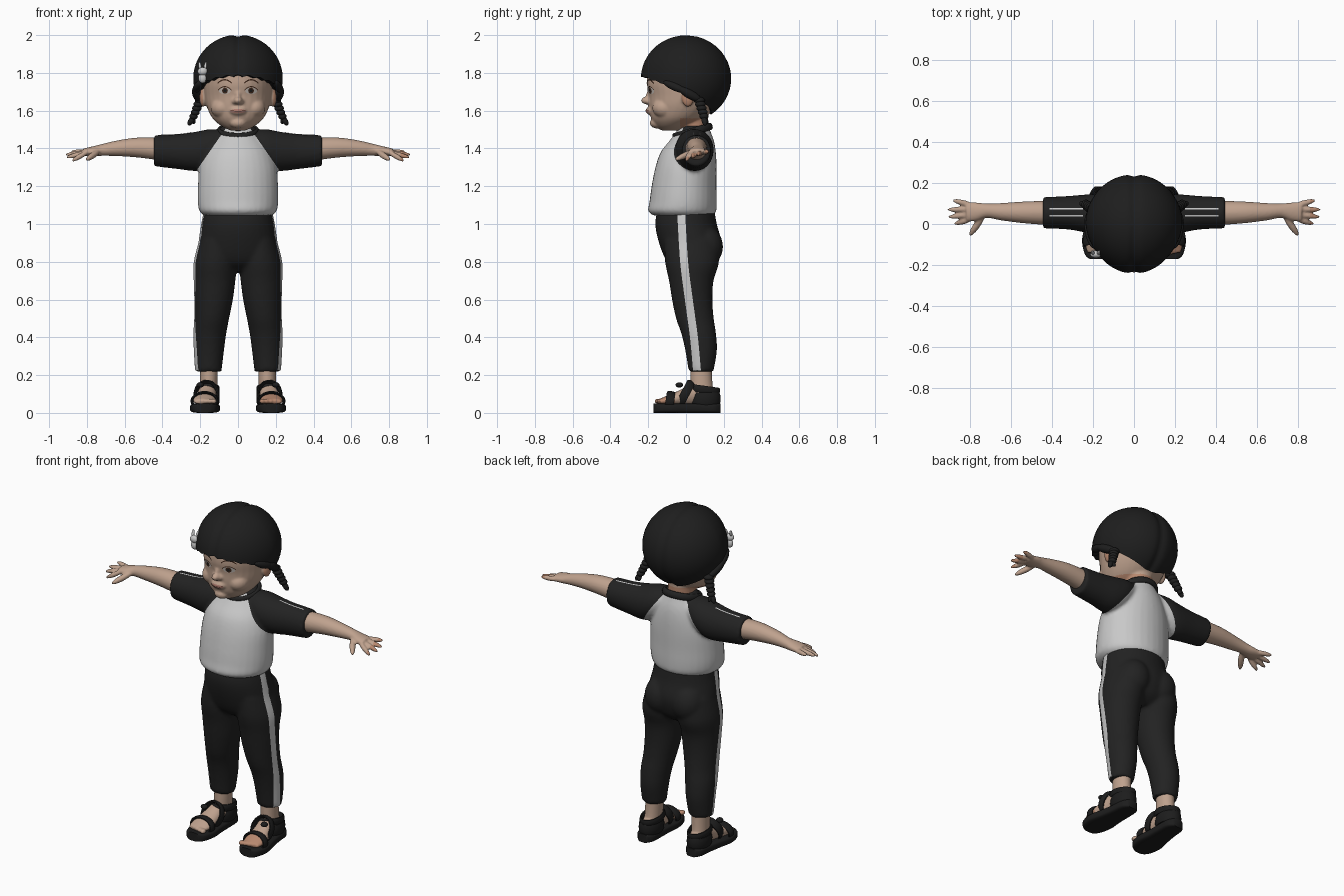
import bpy, bmesh, math
from mathutils import Vector, Matrix
from mathutils.bvhtree import BVHTree

cube = bpy.data.objects.get("Cube")
if cube:
    bpy.data.objects.remove(cube, do_unlink=True)


def material(name, *rgb):
    m = bpy.data.materials.new(name)
    m.use_nodes = True
    m.diffuse_color = (*rgb, 1)
    bsdf = m.node_tree.nodes["Principled BSDF"]
    bsdf.inputs["Base Color"].default_value = (*rgb, 1)
    bsdf.inputs["Roughness"].default_value = 0.8
    return m


BLACK = material("black fabric", .016, .016, .016)
HAIR = material("black hair", .013, .013, .013)
SANDAL = material("black rubber", .012, .012, .012)
WHITE = material("white fabric", .58, .58, .58)
SKIN = material("skin", .52, .36, .27)
WARM = material("warm skin", .48, .25, .16)
EYE = material("eye white", .55, .5, .46)
IRIS = material("dark brown", .05, .022, .012)
LIP = material("lip", .42, .2, .16)


def skin_grid(bm, rows, wrap=False):
    """Join closed rings of points; cap both ends, or wrap round."""
    rings = [[bm.verts.new(p) for p in row] for row in rows]
    n = len(rings[0])
    pairs = list(zip(rings, rings[1:]))
    if wrap:
        pairs.append((rings[-1], rings[0]))
    for a, b in pairs:
        for i in range(n):
            j = (i + 1) % n
            bm.faces.new((a[i], a[j], b[j], b[i]))
    if not wrap:
        bm.faces.new(rings[0])
        bm.faces.new(rings[-1])


def smooth_rows(rows, steps=4):
    out = []
    for i in range(len(rows) - 1):
        p0, p1, p2, p3 = (rows[max(0, min(len(rows) - 1, i + k))] for k in (-1, 0, 1, 2))
        for s in range(steps):
            t = s / steps
            out.append([b + t / 2 * (c - a + t * (2*a - 5*b + 4*c - d + t * (3*b - a - 3*c + d)))
                        for a, b, c, d in zip(p0, p1, p2, p3)])
    return out + [rows[-1]]


def loft(bm, axis, rows, power=1, n=32):
    """Rows are position on axis, two centre values, two radii."""
    rings = []
    for pos, c1, c2, r1, r2 in smooth_rows(rows):
        ring = []
        for i in range(n):
            a = math.tau * i / n
            u, v = math.cos(a), math.sin(a)
            p = [c1 + r1 * math.copysign(abs(u) ** power, u),
                 c2 + r2 * math.copysign(abs(v) ** power, v)]
            p.insert("xyz".index(axis), pos)
            ring.append(p)
        rings.append(ring)
    skin_grid(bm, rings)


def ball(bm, loc, size, rot=Matrix()):
    m = Matrix.Translation(loc) @ rot @ Matrix.Diagonal((*size, 1))
    bmesh.ops.create_uvsphere(bm, u_segments=20, v_segments=12, radius=1, matrix=m)


def bean(bm, p, q, r):
    p, q = Vector(p), Vector(q)
    rot = (q - p).to_track_quat('Z', 'Y').to_matrix().to_4x4()
    ball(bm, (p + q) / 2, (r, r, (q - p).length / 2 + r), rot)


def band(bm, loc, rx, ry, half, thick, tilt=0):
    m = Matrix.Translation(loc) @ Matrix.Rotation(math.radians(tilt), 4, 'X')
    rows = []
    for i in range(40):
        a = math.tau * i / 40
        rows.append([m @ Vector(((rx + thick * math.cos(b)) * math.cos(a),
                                 (ry + thick * math.cos(b)) * math.sin(a), half * math.sin(b)))
                     for b in (math.tau * j / 10 for j in range(10))])
    skin_grid(bm, rows, wrap=True)


def mirror_bm(bm):
    new = bmesh.ops.duplicate(bm, geom=bm.verts[:] + bm.edges[:] + bm.faces[:])["geom"]
    bmesh.ops.scale(bm, vec=(-1, 1, 1), verts=[g for g in new if isinstance(g, bmesh.types.BMVert)])


def add_object(name, mesh, mats):
    mesh.materials.clear()
    for m in mats:
        mesh.materials.append(m)
    ob = bpy.data.objects.new(name, mesh)
    bpy.context.collection.objects.link(ob)
    return ob


def finish(name, bm, mats, voxel=0, rule=None, seams=(), mirror=False):
    """Turn a bmesh into an object, optionally fused, coloured by rule and mirrored."""
    bmesh.ops.recalc_face_normals(bm, faces=bm.faces[:])
    mesh = bpy.data.meshes.new(name)
    bm.to_mesh(mesh)
    bm.free()
    ob = add_object(name, mesh, mats)
    if voxel:
        rm = ob.modifiers.new("fuse", 'REMESH')
        rm.mode, rm.voxel_size = 'VOXEL', voxel
        sm = ob.modifiers.new("soften", 'SMOOTH')
        sm.factor, sm.iterations = .5, 4
        dg = bpy.context.evaluated_depsgraph_get()
        mesh = bpy.data.meshes.new_from_object(ob.evaluated_get(dg))
        ob.modifiers.clear()
        ob.data = mesh
        mesh.materials.clear()
        for m in mats:
            mesh.materials.append(m)
    if seams:
        cut = bmesh.new()
        cut.from_mesh(mesh)
        for co, no in seams:
            bmesh.ops.bisect_plane(cut, geom=cut.verts[:] + cut.edges[:] + cut.faces[:],
                                   plane_co=co, plane_no=no)
        cut.to_mesh(mesh)
        cut.free()
    for p in mesh.polygons:
        p.material_index = int(bool(rule and rule(p.center)))
    mesh.shade_smooth()
    mesh.set_sharp_from_angle(angle=math.radians(55))
    if mirror:
        ob.name = "left_" + name
        twin = mesh.copy()
        twin.transform(Matrix.Scale(-1, 4, (1, 0, 0)))
        twin.flip_normals()
        add_object("right_" + name, twin, mats)
    return ob


def patch(name, ob, grid, direction, mat, lift=.003):
    """Thin plate of points projected onto a surface along a direction."""
    d = Vector(direction)
    tree = BVHTree.FromPolygons([v.co for v in ob.data.vertices],
                                [p.vertices[:] for p in ob.data.polygons])
    bm = bmesh.new()
    rows = [[bm.verts.new((tree.ray_cast(Vector(p), d)[0] or Vector(p)) - d * lift) for p in row]
            for row in grid]
    for a, b in zip(rows, rows[1:]):
        for i in range(len(a) - 1):
            bm.faces.new((a[i], a[i + 1], b[i + 1], b[i]))
    bm.normal_update()
    for f in bm.faces:
        if f.normal.dot(d) > 0:
            f.normal_flip()
    mesh = bpy.data.meshes.new(name)
    bm.to_mesh(mesh)
    bm.free()
    mesh.shade_smooth()
    add_object(name, mesh, [mat])


# Trousers with side stripes
bm = bmesh.new()
loft(bm, "z", [(.92, .11, .025, .09, .14), (.8, .118, .032, .113, .143), (.7, .122, .028, .108, .118),
               (.6, .127, .033, .1, .107), (.5, .137, .047, .09, .1), (.42, .147, .067, .085, .092),
               (.33, .152, .08, .078, .084), (.22, .155, .08, .068, .066)])
ball(bm, (.09, .1, .88), (.095, .097, .11))
mirror_bm(bm)
loft(bm, "z", [(1.08, 0, 0, .175, .15), (1, 0, 0, .19, .163), (.9, 0, .022, .205, .165),
               (.8, 0, .03, .2, .13), (.75, 0, .035, .12, .07)])
trousers = finish("trousers", bm, [BLACK], voxel=.011)
path = smooth_rows([(1.05, -.025), (.8, -.01), (.6, .015), (.4, .042), (.225, .058)], 8)
for s, side in ((1, "left"), (-1, "right")):
    grid = [[(s, y + w, z) for w in (-.021, -.007, .007, .021)] for z, y in path]
    patch(side + "_trouser_stripe", trousers, grid, (-s, 0, 0), WHITE, .005)

# Raglan shirt: white body, black sleeves split along sloping seams
bm = bmesh.new()
loft(bm, "x", [(.07, .042, 1.44, .075, .06), (.15, .045, 1.405, .098, .097), (.22, .05, 1.385, .095, .104),
               (.32, .055, 1.383, .082, .092), (.445, .055, 1.388, .076, .082)])
mirror_bm(bm)
loft(bm, "z", [(1.045, 0, -.015, .18, .16), (1.07, 0, -.02, .205, .18), (1.12, 0, -.015, .213, .178),
               (1.2, 0, -.01, .212, .172), (1.3, 0, 0, .205, .162), (1.38, 0, .012, .18, .146),
               (1.44, 0, .03, .142, .118), (1.49, 0, .04, .105, .09), (1.52, 0, .045, .085, .075)])
shirt = finish("shirt", bm, [WHITE, BLACK], voxel=.01,
               rule=lambda c: (abs(c.x) - .09) * .18 + (c.z - 1.47) * .125 > 0,
               seams=[((s * .09, 0, 1.47), (s * .18, 0, .125)) for s in (1, -1)])
bm = bmesh.new()
band(bm, (0, .035, 1.49), .1, .098, .02, .012, 16)
finish("collar", bm, [BLACK])
for s, side in ((1, "left"), (-1, "right")):
    for y in (.04, .075):
        grid = [[(s * (.25 + .018 * i), y + w, 2) for w in (-.003, .003)] for i in range(10)]
        patch(side + "_sleeve_line", shirt, grid, (0, 0, -1), WHITE)

# Arms and hands
bm = bmesh.new()
loft(bm, "x", [(.38, .055, 1.39, .06, .062), (.45, .055, 1.4, .058, .058), (.55, .057, 1.405, .052, .051),
               (.65, .06, 1.4, .042, .04), (.72, .065, 1.392, .035, .031), (.77, .06, 1.385, .045, .026),
               (.82, .06, 1.38, .048, .019)])
for base_y, tip in ((.022, (.868, .003, 1.34)), (.047, (.896, .035, 1.355)),
                    (.073, (.9, .07, 1.368)), (.095, (.874, .113, 1.382))):
    bean(bm, (.8, base_y, 1.38), tip, .014)
bean(bm, (.74, .035, 1.383), (.795, -.045, 1.345), .017)
finish("arm", bm, [SKIN, WARM], voxel=.006, rule=lambda c: c.x > .86, mirror=True)

# Head with neck, ears, nose and cheeks
bm = bmesh.new()
ball(bm, (.085, -.112, 1.615), (.06, .067, .055))
ball(bm, (.185, .01, 1.67), (.02, .034, .05))
ball(bm, (.018, -.197, 1.648), (.015, .018, .013))
mirror_bm(bm)
loft(bm, "z", [(1.495, 0, -.08, .04, .05), (1.52, 0, -.07, .09, .09), (1.56, 0, -.045, .135, .14),
               (1.62, 0, -.018, .165, .177), (1.68, 0, 0, .178, .197), (1.75, 0, 0, .182, .207),
               (1.84, 0, 0, .175, .19), (1.92, 0, 0, .11, .12)])
loft(bm, "z", [(1.42, 0, .045, .08, .08), (1.52, 0, .04, .075, .078), (1.62, 0, .04, .08, .08)])
ball(bm, (0, -.205, 1.654), (.024, .034, .021))
bean(bm, (0, -.188, 1.71), (0, -.203, 1.67), .014)
ball(bm, (0, -.18, 1.6), (.048, .032, .026))
ball(bm, (0, -.152, 1.535), (.045, .04, .03))
head = finish("head", bm, [SKIN, WARM], voxel=.007,
              rule=lambda c: (c.y > -.03 and c.z < 1.56) or abs(c.x) > .187)


# Painted eyes, brows and lips
def disc(name, x, z, rx, rz, mat, lift):
    grid = [[(x + k * rx * math.cos(math.tau * i / 20), -1, z + k * rz * math.sin(math.tau * i / 20))
             for i in range(21)] for k in (.02, .35, .7, 1)]
    patch(name, head, grid, (0, 1, 0), mat, lift)


for s, side in ((1, "left"), (-1, "right")):
    disc(side + "_eye_white", s * .07, 1.705, .031, .017, EYE, .003)
    disc(side + "_iris", s * .069, 1.706, .015, .016, IRIS, .0045)
    disc(side + "_pupil", s * .069, 1.706, .008, .008, HAIR, .006)
    for part, rise, width, thick in (("lash", 1.707, .035, .005), ("brow", 1.742, .038, .007)):
        grid = [[(s * .07 + width * t, -1, rise + .018 * (1 - t * t) + w) for w in (0, thick)]
                for t in (i / 5 - 1 for i in range(11))]
        patch(side + "_" + part, head, grid, (0, 1, 0), IRIS, .005)
disc("lips", 0, 1.598, .042, .011, LIP, .003)
grid = [[(.04 * t, -1, 1.597 + .004 * t * t + w) for w in (-.001, .0015)] for t in (i / 5 - 1 for i in range(11))]
patch("mouth_line", head, grid, (0, 1, 0), IRIS, .0045)

# Hair cap with centre parting and a rising front hairline
columns, rows = 96, []
for k in range(19):
    row = []
    for i in range(columns):
        a = math.tau * i / columns
        front = -math.sin(a)
        edge = 1.70 + (.078 if front > 0 else .125) * front
        edge += .012 * abs(math.sin(11 * a)) * max(0, front)
        phi = max(.02, min(k, 17) / 17 * math.acos((edge - 1.77) / .232))
        x = .237 * math.sin(phi) * math.cos(a) * (1 - .1 * max(0, front) * math.sin(phi))
        dent = 1 - .045 * math.exp(-(x / .022) ** 2)
        if k == 18:
            dent *= .76
        row.append((x * dent, .243 * math.sin(phi) * math.sin(a) * dent, 1.77 + .232 * math.cos(phi) * dent))
    rows.append(row)
bm = bmesh.new()
skin_grid(bm, rows)
finish("hair_cap", bm, [HAIR])

# Braided pigtails with side strands
bm = bmesh.new()
bean(bm, (.2, -.1, 1.745), (.225, -.02, 1.71), .022)
bean(bm, (.225, -.02, 1.71), (.21, .06, 1.665), .024)
for i in range(5):
    t = i / 4
    ball(bm, (.2 + .035 * t, .07 + .025 * t, 1.655 - .085 * t), (.029 - .007 * t, .03 - .006 * t, .018))
bean(bm, (.24, .095, 1.56), (.255, .1, 1.535), .015)
bean(bm, (.24, .095, 1.56), (.235, .11, 1.54), .012)
finish("pigtail", bm, [HAIR], mirror=True)

# Rabbit hair clip
bm = bmesh.new()
ball(bm, (-.187, -.145, 1.772), (.023, .016, .027))
ball(bm, (-.187, -.148, 1.808), (.027, .018, .022))
for dx in (-.012, .012):
    bean(bm, (-.187 + dx, -.145, 1.82), (-.187 + dx * 1.4, -.135, 1.85), .008)
finish("hair_clip", bm, [WHITE])

# Feet with toes
bm = bmesh.new()
loft(bm, "y", [(-.14, .178, .06, .05, .014), (-.1, .178, .066, .06, .026), (-.03, .172, .08, .055, .042),
               (.04, .162, .1, .047, .06), (.1, .158, .1, .045, .06), (.155, .158, .085, .035, .035)])
loft(bm, "z", [(.08, .158, .09, .045, .06), (.16, .155, .082, .046, .058), (.26, .153, .08, .047, .056)])
for i in range(5):
    ball(bm, (.128 + .023 * i, -.148 + .007 * i, .062), (.015 - .001 * i, .02, .014))
finish("foot", bm, [SKIN, WARM], voxel=.006, rule=lambda c: c.y < -.06, mirror=True)

# Sandals: boxy sole and straps
bm = bmesh.new()
loft(bm, "y", [(-.172, .178, .025, .035, .025), (-.15, .177, .025, .062, .025), (-.08, .175, .025, .079, .025),
               (0, .17, .025, .068, .025), (.08, .164, .025, .06, .025), (.15, .162, .025, .054, .025),
               (.183, .162, .025, .03, .025)], power=.5)
band(bm, (.177, -.085, .062), .066, .046, .024, .008, 82)
band(bm, (.166, -.005, .1), .06, .07, .024, .009, 62)
band(bm, (.158, .093, .125), .053, .08, .02, .008, -8)
band(bm, (.16, .1, .075), .055, .075, .034, .008)
ball(bm, (.2, -.035, .148), (.02, .02, .014))
finish("sandal", bm, [SANDAL], mirror=True)
